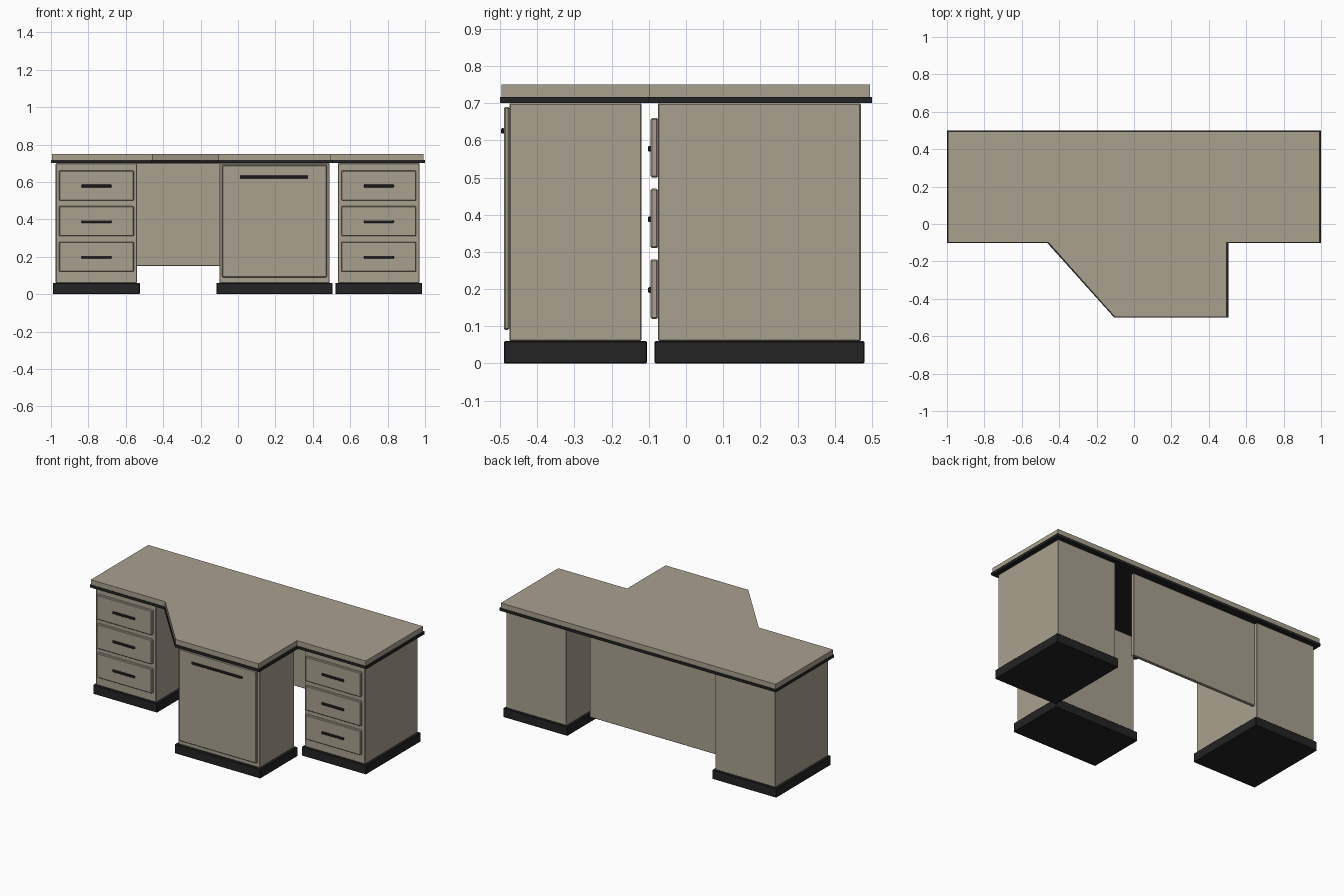
import bpy, bmesh

if "Cube" in bpy.data.objects:
    bpy.data.objects.remove(bpy.data.objects["Cube"])


def material(name, rgb):
    m = bpy.data.materials.new(name)
    m.diffuse_color = (*rgb, 1)
    m.use_nodes = True
    m.node_tree.nodes["Principled BSDF"].inputs["Base Color"].default_value = m.diffuse_color
    return m


TAN = material("taupe laminate", (0.40, 0.355, 0.275))
DARK = material("black trim", (0.016, 0.017, 0.016))


def finish(bm, name, mat, bevel=0):
    bmesh.ops.recalc_face_normals(bm, faces=bm.faces)
    if bevel:
        bmesh.ops.bevel(bm, geom=bm.edges[:], offset=bevel, segments=1,
                        affect='EDGES', profile=0.5)
    me = bpy.data.meshes.new(name)
    bm.to_mesh(me)
    bm.free()
    me.materials.append(mat)
    ob = bpy.data.objects.new(name, me)
    bpy.context.collection.objects.link(ob)
    return ob


def box(name, x, y, z, mat, bevel=0):
    """Box from (min, max) pairs per axis."""
    bm = bmesh.new()
    bmesh.ops.create_cube(bm, size=1)
    for v in bm.verts:
        for i, (a, b) in enumerate((x, y, z)):
            v.co[i] = a if v.co[i] < 0 else b
    return finish(bm, name, mat, bevel)


def slab(name, outline, z0, z1, mat):
    """Extruded flat outline."""
    bm = bmesh.new()
    face = bm.faces.new([bm.verts.new((x, y, z0)) for x, y in outline])
    r = bmesh.ops.extrude_face_region(bm, geom=[face])
    for v in r["geom"]:
        if isinstance(v, bmesh.types.BMVert):
            v.co.z = z1
    return finish(bm, name, mat)


# desktop and its dark under-edge
slab("desktop", [(-0.995, 0.495), (0.992, 0.495), (0.992, -0.099), (0.495, -0.099),
                 (0.495, -0.496), (-0.103, -0.496), (-0.457, -0.099), (-0.995, -0.099)],
     0.717, 0.75, TAN)
slab("desktop_trim", [(-1, 0.5), (1, 0.5), (1, -0.102), (0.505, -0.102),
                      (0.505, -0.5), (-0.106, -0.5), (-0.463, -0.102), (-1, -0.102)],
     0.70, 0.717, DARK)

# drawer pedestals with plinths, three drawers each and bar handles
for side, cx in (("left", -0.757), ("right", 0.753)):
    box(side + "_pedestal", (cx - 0.2175, cx + 0.2175), (-0.075, 0.47), (0.06, 0.70), TAN, 0.003)
    box(side + "_plinth", (cx - 0.232, cx + 0.232), (-0.085, 0.48), (0, 0.06), DARK, 0.003)
    for i in range(3):
        z = 0.20 + 0.19 * i
        box(f"{side}_drawer_{i + 1}", (cx - 0.2, cx + 0.2), (-0.095, -0.075),
            (z - 0.08, z + 0.08), TAN, 0.004)
        box(f"{side}_drawer_handle_{i + 1}", (cx - 0.08, cx + 0.08), (-0.102, -0.094),
            (z - 0.010, z + 0.005), DARK, 0.002)

# middle cabinet with door
box("cabinet", (-0.10, 0.49), (-0.475, -0.12), (0.06, 0.70), TAN, 0.003)
box("cabinet_plinth", (-0.115, 0.505), (-0.49, -0.105), (0, 0.06), DARK, 0.003)
box("cabinet_door", (-0.085, 0.475), (-0.49, -0.475), (0.09, 0.69), TAN, 0.004)
box("cabinet_handle", (0.01, 0.375), (-0.497, -0.489), (0.618, 0.633), DARK, 0.002)

# modesty panel across the kneehole
box("back_panel", (-0.545, 0.38), (0.43, 0.45), (0.15, 0.70), TAN, 0.002)
